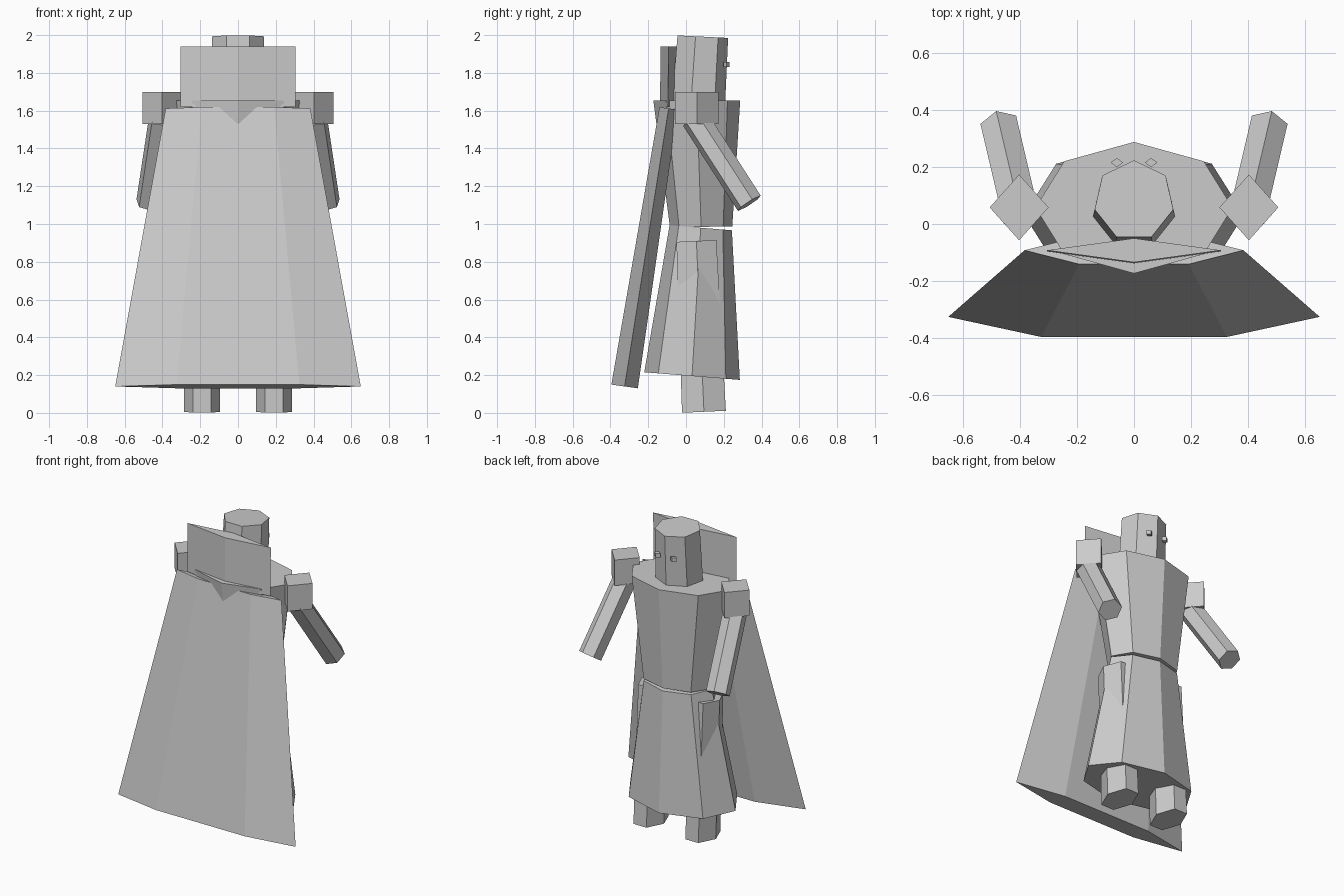
import bpy, bmesh, math

if "Cube" in bpy.data.objects:
    bpy.data.objects.remove(bpy.data.objects["Cube"])

cloth = bpy.data.materials.new("plain grey")
cloth.diffuse_color = (0.6, 0.6, 0.6, 1)
cloth.use_nodes = True
cloth.node_tree.nodes["Principled BSDF"].inputs["Base Color"].default_value = cloth.diffuse_color


def finish(name, bm):
    bmesh.ops.recalc_face_normals(bm, faces=bm.faces)
    mesh = bpy.data.meshes.new(name)
    bm.to_mesh(mesh)
    bm.free()
    mesh.materials.append(cloth)
    obj = bpy.data.objects.new(name, mesh)
    bpy.context.collection.objects.link(obj)
    return obj


def column(name, sides, start, bottom, top, slope=(0, 0)):
    """Closed tapered prism; ends are (x, y, z, rx, ry), slope tips each end in y."""
    bm = bmesh.new()
    rings = []
    for (x, y, z, rx, ry), s in zip((bottom, top), slope):
        ring = []
        for i in range(sides):
            a = math.radians(start) + 2 * math.pi * i / sides
            dy = ry * math.sin(a)
            ring.append(bm.verts.new((x + rx * math.cos(a), y + dy, z + s * dy)))
        rings.append(ring)
    low, high = rings
    for i in range(sides):
        j = (i + 1) % sides
        bm.faces.new((low[i], low[j], high[j], high[i]))
    bm.faces.new(low[::-1])
    bm.faces.new(high)
    return finish(name, bm)


def rod(name, sides, a, b, radius):
    """Straight prism between two points."""
    from mathutils import Vector
    a, b = Vector(a), Vector(b)
    bm = bmesh.new()
    bmesh.ops.create_cone(bm, cap_ends=True, segments=sides, radius1=radius,
                          radius2=radius, depth=(b - a).length)
    obj = finish(name, bm)
    turn = (b - a).to_track_quat('Z', 'Y').to_matrix().to_4x4()
    obj.data.transform(turn)
    obj.location = (a + b) / 2
    return obj


# Robe: chest narrowing to the waist, skirt flaring out below
column("chest", 8, 90, (0, 0.08, 0.985, 0.245, 0.165), (0, 0.057, 1.655, 0.345, 0.23),
       (0.01, 0))
column("skirt", 8, 90, (0, 0.032, 0.195, 0.385, 0.253), (0, 0.078, 0.98, 0.245, 0.165),
       (-0.08, -0.08))

# Head with flat back
column("head", 7, 90, (0, 0.058, 1.62, 0.148, 0.148), (0, 0.082, 1.992, 0.141, 0.141),
       (-0.05, -0.05))

# Cape and raised collar
column("cape", 6, 0, (0, -0.325, 0.14, 0.65, 0.081), (0, -0.092, 1.612, 0.383, 0.056),
       (-0.14, -0.14))
column("collar", 4, 0, (0, -0.096, 1.62, 0.305, 0.042), (0, -0.092, 1.94, 0.305, 0.042))

# Paired parts
for side, s in (("left", -1), ("right", 1)):
    column(side + "_leg", 6, 0, (s * 0.19, 0.095, 0.006, 0.095, 0.134),
           (s * 0.19, 0.055, 0.91, 0.095, 0.122), (0.045, 0.045))
    column(side + "_shoulder", 4, 0, (s * 0.402, 0.058, 1.53, 0.103, 0.115),
           (s * 0.402, 0.058, 1.70, 0.103, 0.115))
    rod(side + "_arm", 6, (s * 0.40, 0.045, 1.56), (s * 0.468, 0.335, 1.11), 0.074)
    column(side + "_eye", 4, 0, (s * 0.06, 0.215, 1.832, 0.022, 0.016),
           (s * 0.06, 0.215, 1.858, 0.022, 0.016))
